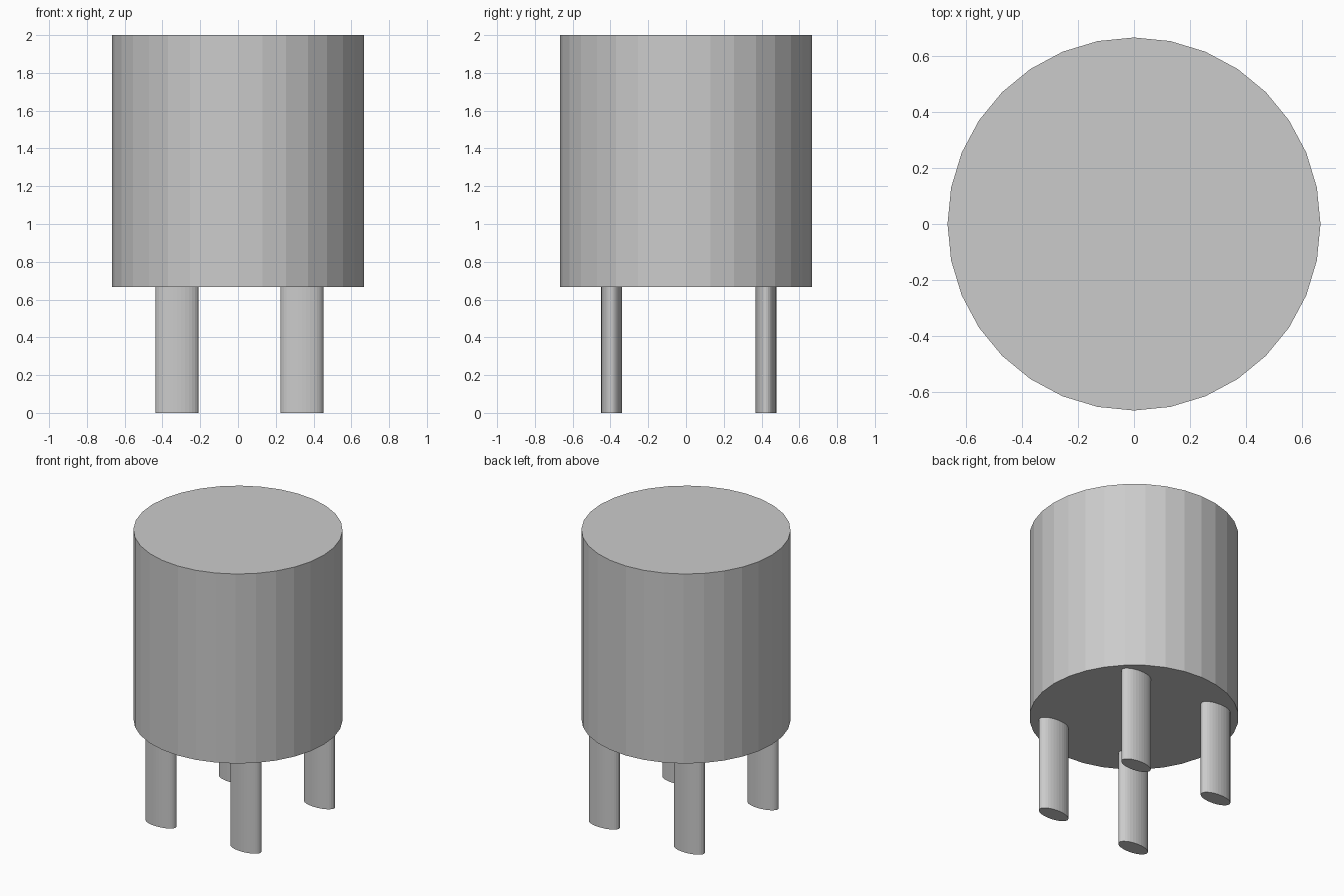
import bpy

if "Cube" in bpy.data.objects:
    bpy.data.objects.remove(bpy.data.objects["Cube"])


def cylinder(name, x, y, z0, z1, rx, ry):
    """Flat-shaded 32-sided elliptical cylinder spanning z0 to z1."""
    bpy.ops.mesh.primitive_cylinder_add(vertices=32, radius=1, depth=1,
                                        location=(x, y, (z0 + z1) / 2))
    obj = bpy.context.object
    obj.name = name
    obj.scale = (rx, ry, z1 - z0)
    bpy.ops.object.transform_apply(location=False, rotation=False, scale=True)
    return obj


BODY_BOTTOM = 0.667

# Main drum
cylinder("body", 0, 0, BODY_BOTTOM, 2.0, 0.667, 0.667)

# Four oval legs, set slightly off-centre under the drum
for depth_name, y in (("front", -0.394), ("back", 0.423)):
    for side_name, x in (("left", -0.323), ("right", 0.338)):
        cylinder(f"{depth_name}_{side_name}_leg", x, y, 0, BODY_BOTTOM, 0.114, 0.055)
